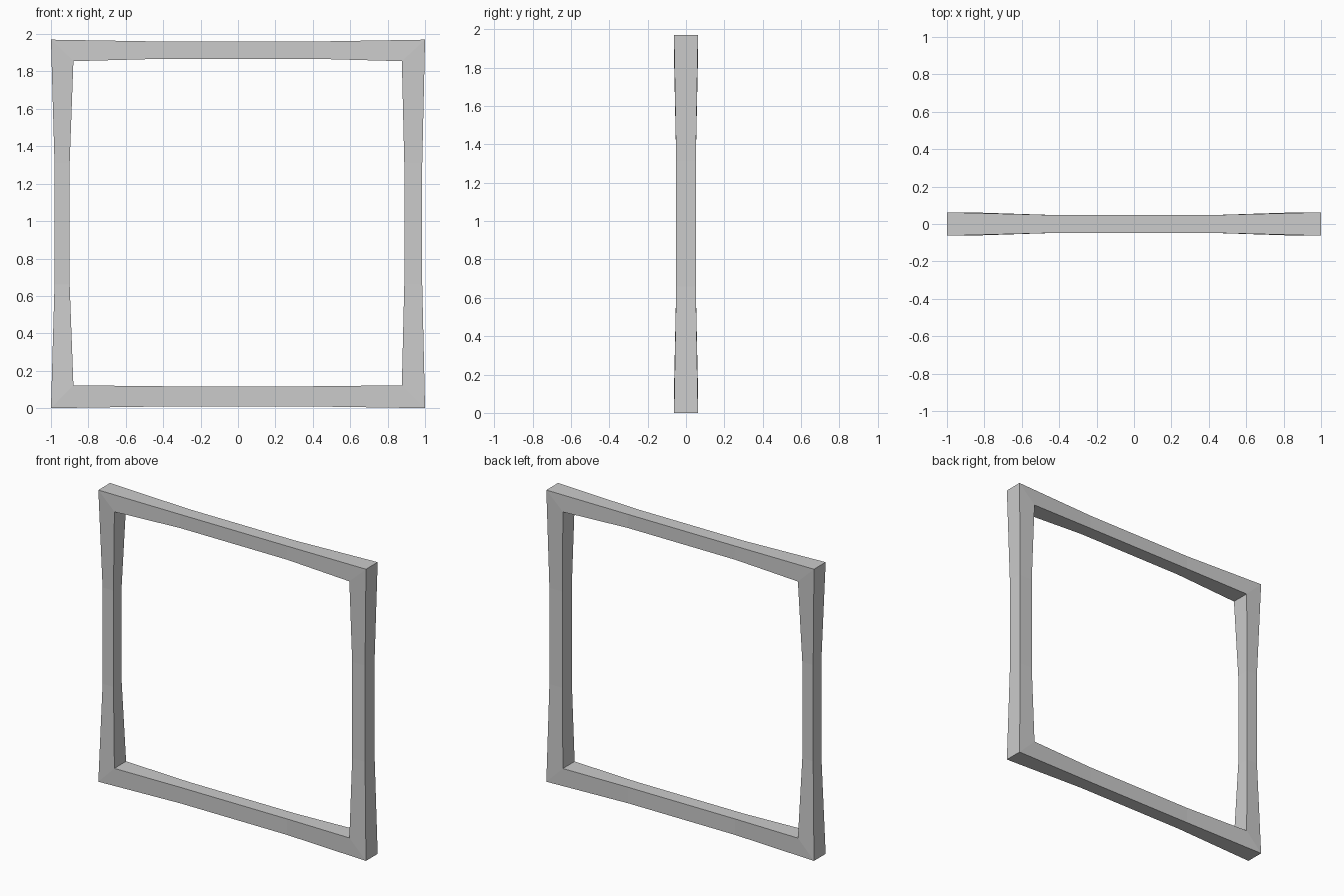
import bpy, bmesh

if "Cube" in bpy.data.objects:
    bpy.data.objects.remove(bpy.data.objects["Cube"])

H = 1.97      # overall height
D = 0.0625    # half depth at the corners

# Ring stations: (outer x, outer z, inner x, inner z, half depth)
stations = [
    (-1, 0, -0.88, 0.122, D),                  # bottom rail
    (-0.4, 0.009, -0.4, 0.117, 0.047),
    (0.4, 0.009, 0.4, 0.117, 0.047),
    (1, 0, 0.876, 0.122, D),                   # right post
    (0.985, 0.66, 0.889, 0.66, 0.051),
    (0.985, 1.31, 0.889, 1.31, 0.051),
    (1, H, 0.876, 1.855, D),                   # top rail
    (0.4, 1.96, 0.4, 1.868, 0.047),
    (-0.4, 1.96, -0.4, 1.868, 0.047),
    (-1, H, -0.88, 1.855, D),                  # left post
    (-0.981, 1.31, -0.9, 1.31, 0.044),
    (-0.981, 0.66, -0.9, 0.66, 0.044),
]

bm = bmesh.new()
rings = []
for ox, oz, ix, iz, d in stations:
    rings.append([bm.verts.new(p) for p in
                  ((ox, -d, oz), (ix, -d, iz), (ix, d, iz), (ox, d, oz))])

# Bridge neighbouring cross-sections into a closed frame
for i, a in enumerate(rings):
    b = rings[(i + 1) % len(rings)]
    for k in range(4):
        n = (k + 1) % 4
        bm.faces.new((a[k], b[k], b[n], a[n]))
bmesh.ops.recalc_face_normals(bm, faces=bm.faces)

mesh = bpy.data.meshes.new("square_frame")
bm.to_mesh(mesh)
bm.free()
bpy.context.collection.objects.link(bpy.data.objects.new("square_frame", mesh))
